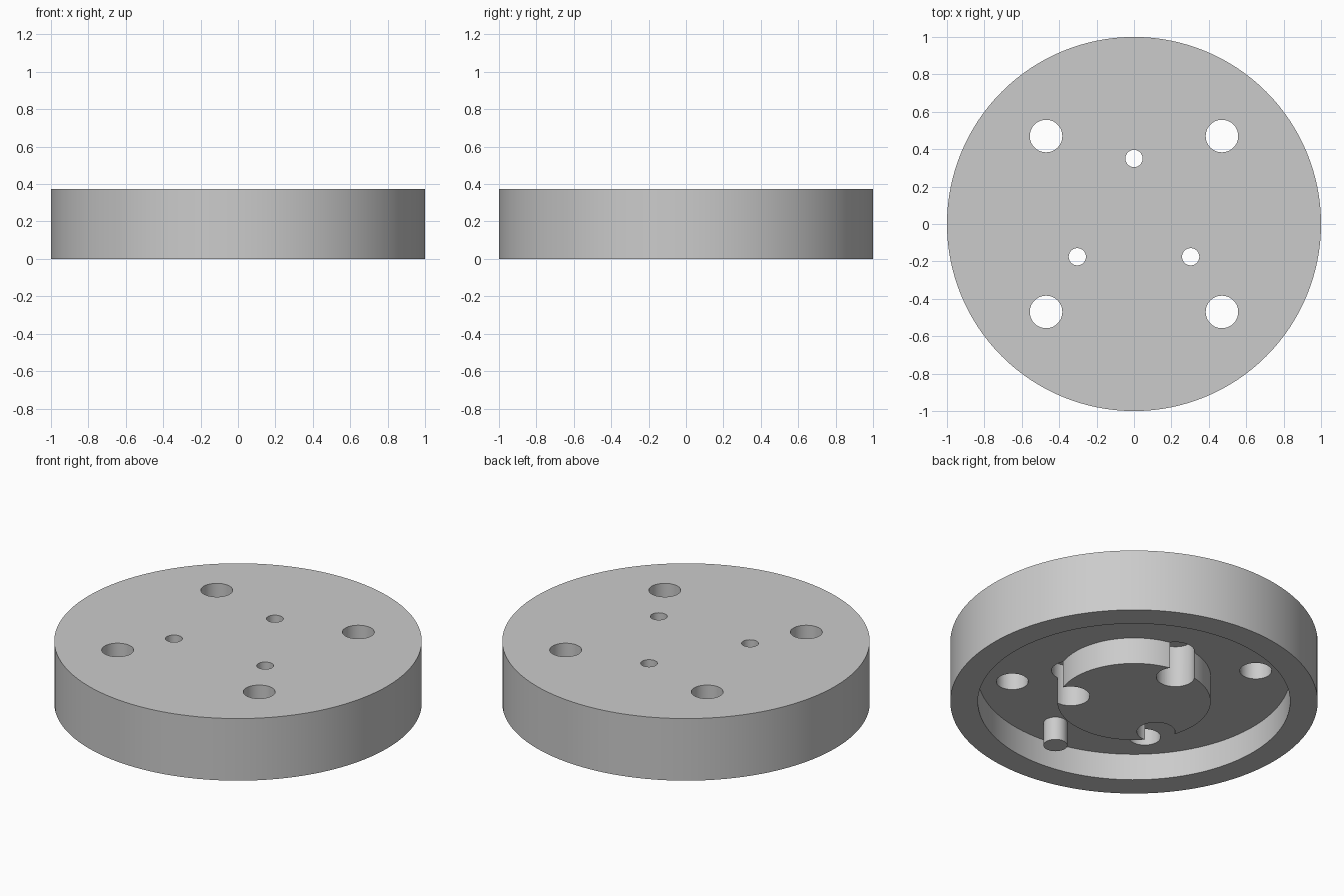
import bpy
import bmesh
from math import radians, sin, cos, tau

cube = bpy.data.objects.get("Cube")
if cube:
    bpy.data.objects.remove(cube, do_unlink=True)

TOP, FLOOR, LEDGE = 0.373, 0.16, 0.25
BOLT_CIRCLE, SCREW_CIRCLE = 0.665, 0.35

# One plain grey for the whole part
grey = bpy.data.materials.new("light_grey")
grey.use_nodes = True
colour = (0.6, 0.6, 0.6, 1)
grey.diffuse_color = colour
grey.node_tree.nodes["Principled BSDF"].inputs["Base Color"].default_value = colour


def lathe(name, profile, segments, location=(0, 0, 0)):
    """Spin an (r, z) profile that starts and ends on the axis into a closed solid."""
    bm = bmesh.new()
    rings = []
    for r, z in profile:
        count = segments if r > 0 else 1
        rings.append([bm.verts.new((r * cos(tau * i / count), r * sin(tau * i / count), z))
                      for i in range(count)])
    for a, b in zip(rings, rings[1:]):
        for i in range(segments):
            j = (i + 1) % segments
            corners = [a[i % len(a)], a[j % len(a)], b[j % len(b)], b[i % len(b)]]
            bm.faces.new(list(dict.fromkeys(corners)))
    bmesh.ops.recalc_face_normals(bm, faces=bm.faces)
    mesh = bpy.data.meshes.new(name)
    bm.to_mesh(mesh)
    bm.free()
    mesh.materials.append(grey)
    obj = bpy.data.objects.new(name, mesh)
    obj.location = location
    bpy.context.collection.objects.link(obj)
    return obj


def activate(obj):
    bpy.ops.object.select_all(action="DESELECT")
    obj.select_set(True)
    bpy.context.view_layer.objects.active = obj


def drill(body, cutter):
    """Cut the cutter out of the body and discard it."""
    cutter.hide_render = True
    mod = body.modifiers.new("drill", "BOOLEAN")
    mod.operation = "DIFFERENCE"
    mod.solver = "EXACT"
    mod.object = cutter
    activate(body)
    bpy.ops.object.modifier_apply(modifier=mod.name)
    bpy.data.objects.remove(cutter, do_unlink=True)


# Disc with a ring-shaped recess underneath and a central boss
disc = lathe("flange_disc", [(0, 0), (0.417, 0), (0.417, FLOOR), (0.85, FLOOR),
                             (0.85, 0), (1, 0), (1, TOP), (0, TOP)], 128)

# Four bolt holes
for k in range(4):
    a = radians(45 + 90 * k)
    drill(disc, lathe("bolt_hole", [(0, -0.1), (0.087, -0.1), (0.087, 0.5), (0, 0.5)], 48,
                      (BOLT_CIRCLE * cos(a), BOLT_CIRCLE * sin(a), 0)))

# Three counterbored screw holes that break through the boss wall
for k in range(3):
    a = radians(90 + 120 * k)
    drill(disc, lathe("screw_hole", [(0, -0.1), (0.104, -0.1), (0.104, LEDGE),
                                     (0.046, LEDGE), (0.046, 0.5), (0, 0.5)], 48,
                      (SCREW_CIRCLE * cos(a), SCREW_CIRCLE * sin(a), 0)))

# Locating pin in the recess
pin = lathe("locating_pin", [(0, 0.02), (0.065, 0.02), (0.065, FLOOR + 0.01),
                             (0, FLOOR + 0.01)], 48, (0, -BOLT_CIRCLE, 0))

for obj in (disc, pin):
    activate(obj)
    bpy.ops.object.shade_smooth_by_angle(angle=radians(30))
